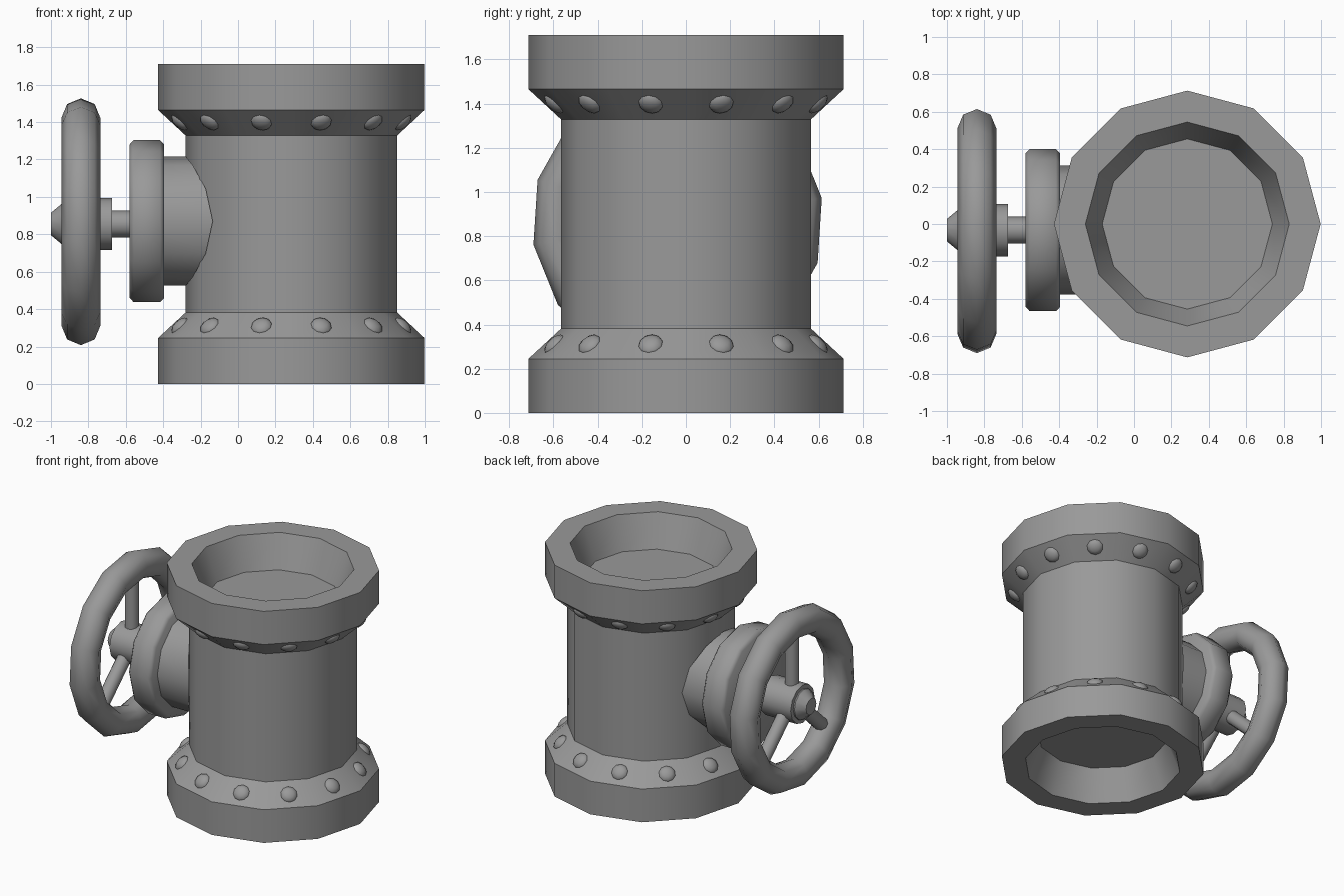
import bpy, bmesh
from math import sin, cos, pi, radians, sqrt
from mathutils import Vector, Matrix

if "Cube" in bpy.data.objects:
    bpy.data.objects.remove(bpy.data.objects["Cube"])

BODY_X = 0.285                  # pipe axis
SIDE_Y, SIDE_Z = -0.033, 0.87   # axis of the bonnet
WHEEL_Y, WHEEL_Z = -0.038, 0.867

# Dark grey metal
metal = bpy.data.materials.new("dark_metal")
metal.diffuse_color = (0.32, 0.32, 0.32, 1)
metal.use_nodes = True
metal.node_tree.nodes["Principled BSDF"].inputs["Base Color"].default_value = metal.diffuse_color


def finish(name, bm, angle=35):
    bmesh.ops.remove_doubles(bm, verts=bm.verts, dist=1e-5)
    bmesh.ops.recalc_face_normals(bm, faces=bm.faces)
    me = bpy.data.meshes.new(name)
    bm.to_mesh(me)
    bm.free()
    me.materials.append(metal)
    ob = bpy.data.objects.new(name, me)
    bpy.context.collection.objects.link(ob)
    bpy.ops.object.select_all(action='DESELECT')
    ob.select_set(True)
    bpy.context.view_layer.objects.active = ob
    bpy.ops.object.shade_smooth_by_angle(angle=radians(angle))
    return ob


def lathe(name, profile, sides, place, angle=35):
    """Revolve (radius, height) points about an axis; place maps (r, h, angle) to xyz."""
    bm = bmesh.new()
    rings = []
    for r, h in profile:
        n = 1 if r == 0 else sides
        rings.append([bm.verts.new(place(r, h, 2 * pi * i / sides)) for i in range(n)])
    for a, b in zip(rings, rings[1:]):
        for i in range(sides):
            j = (i + 1) % sides
            quad = [a[i % len(a)], a[j % len(a)], b[j % len(b)], b[i % len(b)]]
            bm.faces.new(list(dict.fromkeys(quad)))
    # merge the triangle fans of flat end caps
    bmesh.ops.dissolve_limit(bm, angle_limit=0.01, verts=bm.verts, edges=bm.edges)
    return finish(name, bm, angle)


def upright(r, h, a):
    return (BODY_X + r * cos(a), r * sin(a), h)


def sideways(r, h, a):
    return (h, SIDE_Y + r * cos(a), SIDE_Z + r * sin(a))


def saddle(r, h, a):
    """Like sideways, but the inner end (h > 0) follows the round pipe."""
    x, y, z = sideways(r, h, a)
    return (BODY_X - sqrt(0.565 ** 2 - y * y) if h > 0 else x, y, z)


def hub_axis(r, h, a):
    return (h, SIDE_Y + r * cos(a), 0.855 + r * sin(a))


# Pipe body with two flanges and a tapered recess at each end
half = [(0, 0.235), (0.455, 0.235), (0.545, 0), (0.713, 0), (0.713, 0.245), (0.565, 0.382)]
lathe("pipe_body", half + [(r, 1.71 - z) for r, z in reversed(half)], 12, upright)

# Rivets on both sloped collars
bm = bmesh.new()
for k in range(12):
    a = radians(15 + 30 * k)
    for z, s in ((0.306, 1), (1.404, -1)):
        normal = Vector((cos(a), sin(a), s))
        m = (Matrix.Translation((BODY_X + 0.614 * cos(a), 0.614 * sin(a), z))
             @ normal.to_track_quat('Z', 'Y').to_matrix().to_4x4()
             @ Matrix.Diagonal((1, 1, 0.55, 1)))
        bmesh.ops.create_uvsphere(bm, u_segments=10, v_segments=6, radius=0.06, matrix=m)
finish("rivets", bm, 60)

# Bonnet neck and its flange
lathe("bonnet_neck", [(0, -0.45), (0.345, -0.45), (0.345, 0.1)], 12, saddle)
lathe("bonnet_flange", [(0, -0.58), (0.41, -0.58), (0.433, -0.558), (0.433, -0.417),
                        (0.41, -0.395), (0, -0.395)], 12, sideways, 50)

# Stem, hub and end cap
lathe("stem", [(0, -0.8), (0.072, -0.8), (0.072, -0.5), (0, -0.5)], 12, hub_axis)
lathe("wheel_hub", [(0, -0.93), (0.14, -0.93), (0.14, -0.675), (0, -0.675)], 12, hub_axis)
lathe("hub_cap", [(0, -1.0), (0.06, -1.0), (0.11, -0.94), (0.11, -0.9), (0, -0.9)],
      12, hub_axis)

# Hand wheel rim: closed octagonal section swept round 14 sides
bm = bmesh.new()
N, M = 14, 8
grid = []
for i in range(N):
    a = radians(9.2) + 2 * pi * i / N
    ring = []
    for j in range(M):
        b = 2 * pi * j / M
        r = 0.557 + 0.104 * cos(b)
        ring.append(bm.verts.new((-0.84 + 0.104 * sin(b), WHEEL_Y + r * cos(a),
                                  WHEEL_Z + r * sin(a))))
    grid.append(ring)
for i in range(N):
    for j in range(M):
        p, q = grid[i], grid[(i + 1) % N]
        bm.faces.new((p[j], q[j], q[(j + 1) % M], p[(j + 1) % M]))
finish("wheel_rim", bm, 60)

# Three spokes: one up, two angled down
bm = bmesh.new()
for deg in (90, -43, 223):
    a = radians(deg)
    d = Vector((0, cos(a), sin(a)))
    m = (Matrix.Translation(Vector((-0.84, WHEEL_Y, WHEEL_Z)) + d * 0.3)
         @ d.to_track_quat('Z', 'Y').to_matrix().to_4x4())
    bmesh.ops.create_cone(bm, cap_ends=True, segments=10, radius1=0.05, radius2=0.05,
                          depth=0.5, matrix=m)
finish("wheel_spokes", bm, 50)
